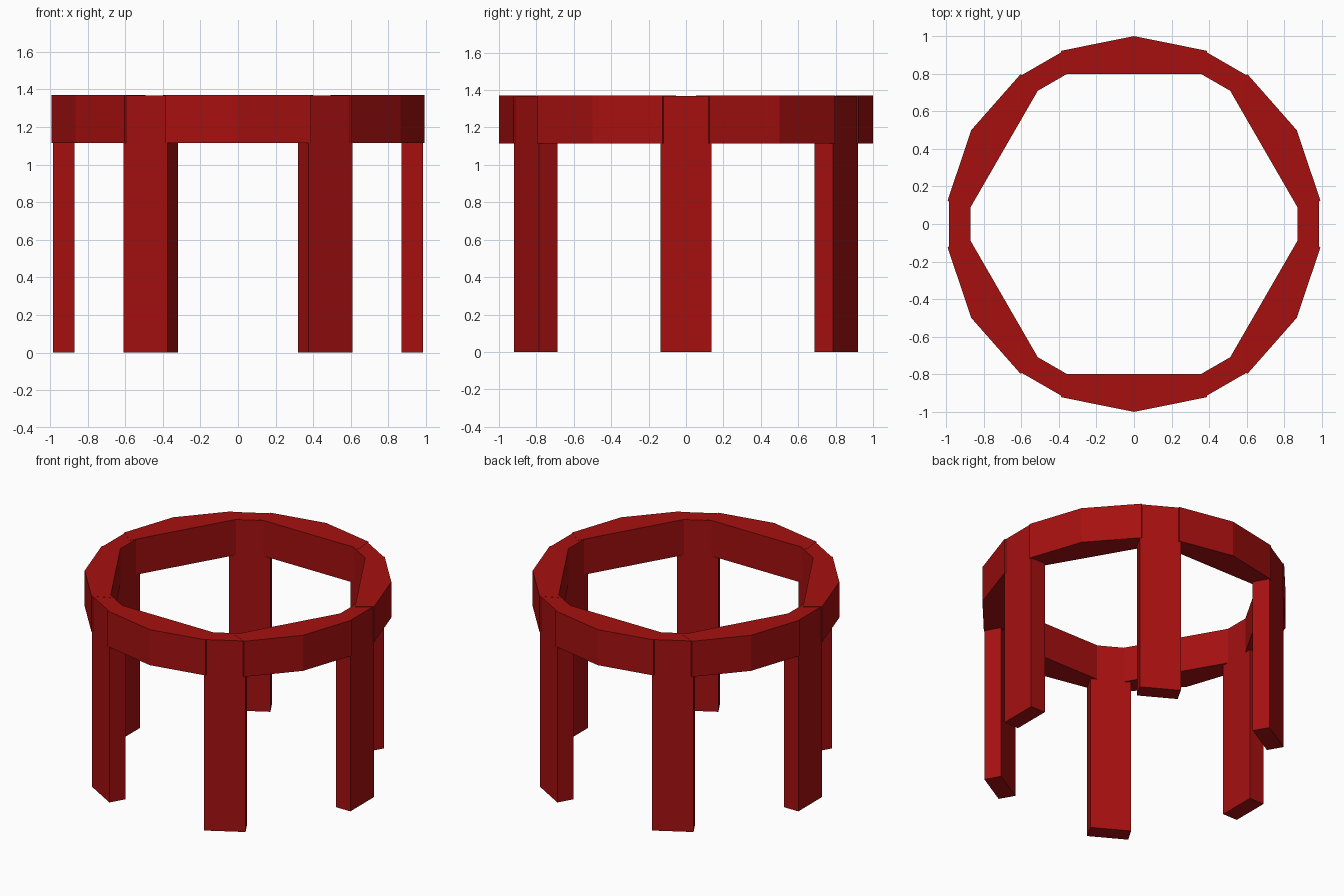
import bpy
import bmesh
from math import sin, cos, radians
from mathutils import Matrix

cube = bpy.data.objects.get("Cube")
if cube:
    bpy.data.objects.remove(cube, do_unlink=True)

red = bpy.data.materials.new("deep red")
red.use_nodes = True
red.diffuse_color = (0.38, 0.005, 0.005, 1)
red.node_tree.nodes["Principled BSDF"].inputs["Base Color"].default_value = red.diffuse_color

SIDES = 6
TOP, RAIL_BOTTOM = 1.37, 1.115


def prism(name, outline, bottom, top, angle):
    """Extrude a flat outline upward and turn it about the z axis."""
    bm = bmesh.new()
    base = bm.faces.new([bm.verts.new((x, y, bottom)) for x, y in outline])
    ext = bmesh.ops.extrude_face_region(bm, geom=[base])
    upper = [v for v in ext["geom"] if isinstance(v, bmesh.types.BMVert)]
    bmesh.ops.translate(bm, verts=upper, vec=(0, 0, top - bottom))
    bmesh.ops.rotate(bm, verts=bm.verts, matrix=Matrix.Rotation(angle, 3, "Z"))
    bmesh.ops.recalc_face_normals(bm, faces=bm.faces)
    mesh = bpy.data.meshes.new(name)
    bm.to_mesh(mesh)
    bm.free()
    mesh.materials.append(red)
    obj = bpy.data.objects.new(name, mesh)
    bpy.context.collection.objects.link(obj)


# Leg: flat plank set tangentially, slightly recessed behind the rail ends
inner, outer, half = 0.87, 0.985, 0.135
leg = [(inner, -half), (outer, -half), (outer, half), (inner, half)]

# Rail: straight inside edge, peaked outside edge, ends buried in the legs
end = radians(22.8)
rail = [(0.798, -0.4), (cos(end), -sin(end)), (1, 0),
        (cos(end), sin(end)), (0.798, 0.4)]

for i in range(SIDES):
    prism(f"leg_{i + 1}", leg, 0, TOP - 0.001, radians(60 * i))
    prism(f"rail_{i + 1}", rail, RAIL_BOTTOM, TOP, radians(60 * i + 30))
